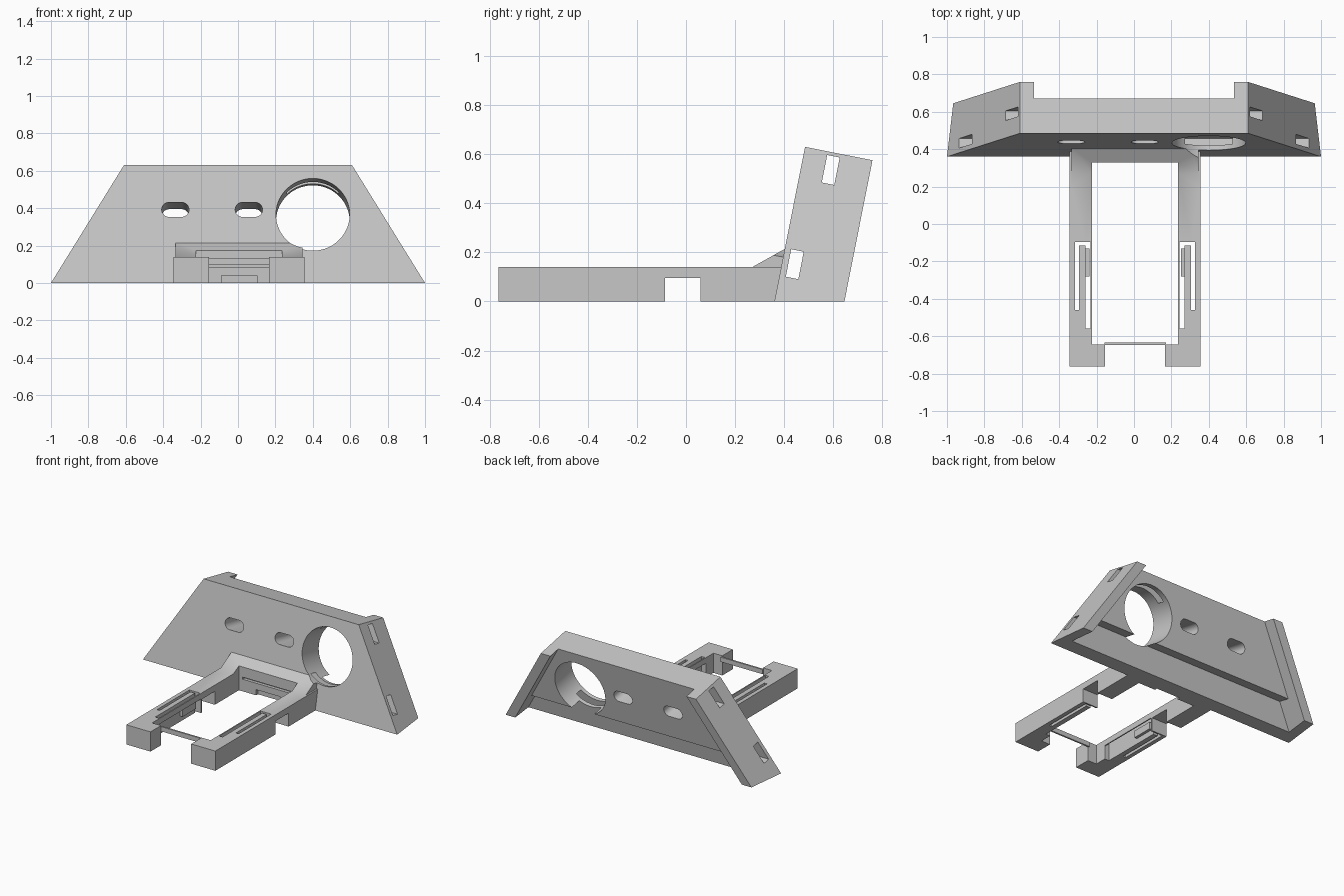
import bpy, bmesh, math
from mathutils import Vector

if "Cube" in bpy.data.objects:
    bpy.data.objects.remove(bpy.data.objects["Cube"])

GREY = (0.57, 0.57, 0.57, 1)
grey = bpy.data.materials.new("plain grey")
grey.use_nodes = True
grey.diffuse_color = GREY
grey.node_tree.nodes["Principled BSDF"].inputs["Base Color"].default_value = GREY

# Tilted panel frame: u is sideways, v is up the panel, w is into the panel
TILT = math.atan2(0.125, 0.63)
C, S = math.cos(TILT), math.sin(TILT)
HEIGHT, DEPTH, PLATE = 0.642, 0.28, 0.19


def tilted(u, v, w):
    return Vector((u, 0.36 + v * S + w * C, v * C - w * S))


def sideways(y, z, x):
    return Vector((x, y, z))


def half_width(v):
    return 1 - 0.39 * v / HEIGHT


def loft(name, lower, upper):
    """Closed solid between two matching loops of points."""
    bm = bmesh.new()
    a = [bm.verts.new(p) for p in lower]
    b = [bm.verts.new(p) for p in upper]
    bm.faces.new(a)
    bm.faces.new(b)
    for i in range(len(a)):
        j = (i + 1) % len(a)
        bm.faces.new((a[i], a[j], b[j], b[i]))
    bmesh.ops.recalc_face_normals(bm, faces=bm.faces)
    mesh = bpy.data.meshes.new(name)
    bm.to_mesh(mesh)
    bm.free()
    mesh.materials.append(grey)
    ob = bpy.data.objects.new(name, mesh)
    bpy.context.collection.objects.link(ob)
    return ob


def prism(name, pts, start, end, place):
    return loft(name, [place(p, q, start) for p, q in pts], [place(p, q, end) for p, q in pts])


def box(name, x, y, z):
    pts = [(y[0], z[0]), (y[1], z[0]), (y[1], z[1]), (y[0], z[1])]
    return prism(name, pts, x[0], x[1], sideways)


def cut(target, cutter):
    cutter.hide_render = True
    mod = target.modifiers.new("cut", 'BOOLEAN')
    mod.operation, mod.solver, mod.object = 'DIFFERENCE', 'EXACT', cutter
    bpy.context.view_layer.objects.active = target
    bpy.ops.object.modifier_apply(modifier=mod.name)
    bpy.data.objects.remove(cutter)


def stadium(cu, cv, r, stretch, n):
    pts = []
    for i in range(n):
        a = 2 * math.pi * (i + 0.5) / n
        pts.append((cu + r * math.cos(a) + math.copysign(stretch, math.cos(a)), cv + r * math.sin(a)))
    return pts


def round_hole(start):
    return prism("hole_cutter", stadium(0.4, 0.373, 0.197, 0, 64), start, 0.5, tilted)


# Leaning trapezoid panel, cut level at the floor
def panel_loop(w):
    v = w * S / C
    return [tilted(u, t, w) for u, t in ((-half_width(v), v), (half_width(v), v),
                                         (half_width(HEIGHT), HEIGHT), (-half_width(HEIGHT), HEIGHT))]


panel = loft("panel", panel_loop(0), panel_loop(DEPTH))


# Rear recess between side flanges, deeper near the floor
def recess(v0, v1, w):
    a, b = half_width(v0) - 0.075, half_width(v1) - 0.075
    cut(panel, prism("recess_cutter", [(-a, v0), (a, v0), (b, v1), (-b, v1)], w, 0.5, tilted))


recess(-0.3, 0.9, PLATE)
recess(-0.25, 0.197, 0.105)

# Large round opening and two rounded slots
cut(panel, round_hole(-0.1))
for cu in (-0.335, 0.058):
    cut(panel, prism("slot_cutter", stadium(cu, 0.4, 0.04, 0.033, 32), -0.1, 0.5, tilted))

# Two strap tunnels running through the whole width
for v, w in ((0.57, 0.121), (0.165, 0.052)):
    ends = [[tilted(x, v + a * 0.057, w + b * 0.026) for a, b in ((-1, -1), (1, -1), (1, 1), (-1, 1))]
            for x in (-1.2, 1.2)]
    cut(panel, loft("tunnel_cutter", *ends))

# Forward frame with sloped brace against the panel
MID = 0.006
profile = [(-0.763, 0), (-0.763, 0.14), (0.27, 0.14), (0.406, 0.216), (0.364, 0)]
frame = prism("frame", profile, MID - 0.35, MID + 0.35, sideways)
cut(frame, box("opening_cutter", (MID - 0.23, MID + 0.23), (-0.645, 0.33), (-0.1, 0.4)))
cut(frame, box("front_gap_cutter", (MID - 0.16, MID + 0.16), (-0.9, -0.6), (-0.1, 0.4)))
cut(frame, box("side_notch_cutter", (-0.6, 0.6), (-0.085, 0.06), (-0.1, 0.095)))
cut(frame, box("groove_cutter", (MID - 0.2, MID + 0.2), (0.3, 0.352), (0.086, 0.101)))
cut(frame, box("cable_notch_cutter", (MID - 0.095, MID + 0.095), (0.3, 0.35), (-0.1, 0.04)))
cut(frame, round_hole(-0.3))

# Thin bar joining the front posts
box("front_bar", (MID - 0.165, MID + 0.165), (-0.646, -0.634), (0.1, 0.133))

# Spring clips cut into both rails, each with a catch facing inward
for side, label in ((-1, "right"), (1, "left")):
    def span(a, b):
        return tuple(sorted((MID + side * a, MID + side * b)))
    cut(frame, box("brace_side_cutter", span(0.339, 0.5), (0.2, 0.6), (0.14, 0.4)))
    cut(frame, box("outer_slit_cutter", span(0.3, 0.321), (-0.46, -0.095), (-0.1, 0.3)))
    cut(frame, box("end_slit_cutter", span(0.238, 0.321), (-0.115, -0.095), (-0.1, 0.3)))
    cut(frame, box("inner_slit_cutter", span(0.238, 0.265), (-0.56, -0.095), (-0.1, 0.3)))
    cut(frame, box("window_cutter", span(0.2, 0.26), (-0.56, -0.095), (-0.1, 0.1)))
    box(label + "_clip_catch", span(0.245, 0.267), (-0.28, -0.13), (0.04, 0.09))

# Smooth the curved openings, keep edges sharp
for ob in (panel, frame):
    bpy.ops.object.select_all(action='DESELECT')
    ob.select_set(True)
    bpy.context.view_layer.objects.active = ob
    bpy.ops.object.shade_smooth_by_angle(angle=math.radians(30))
